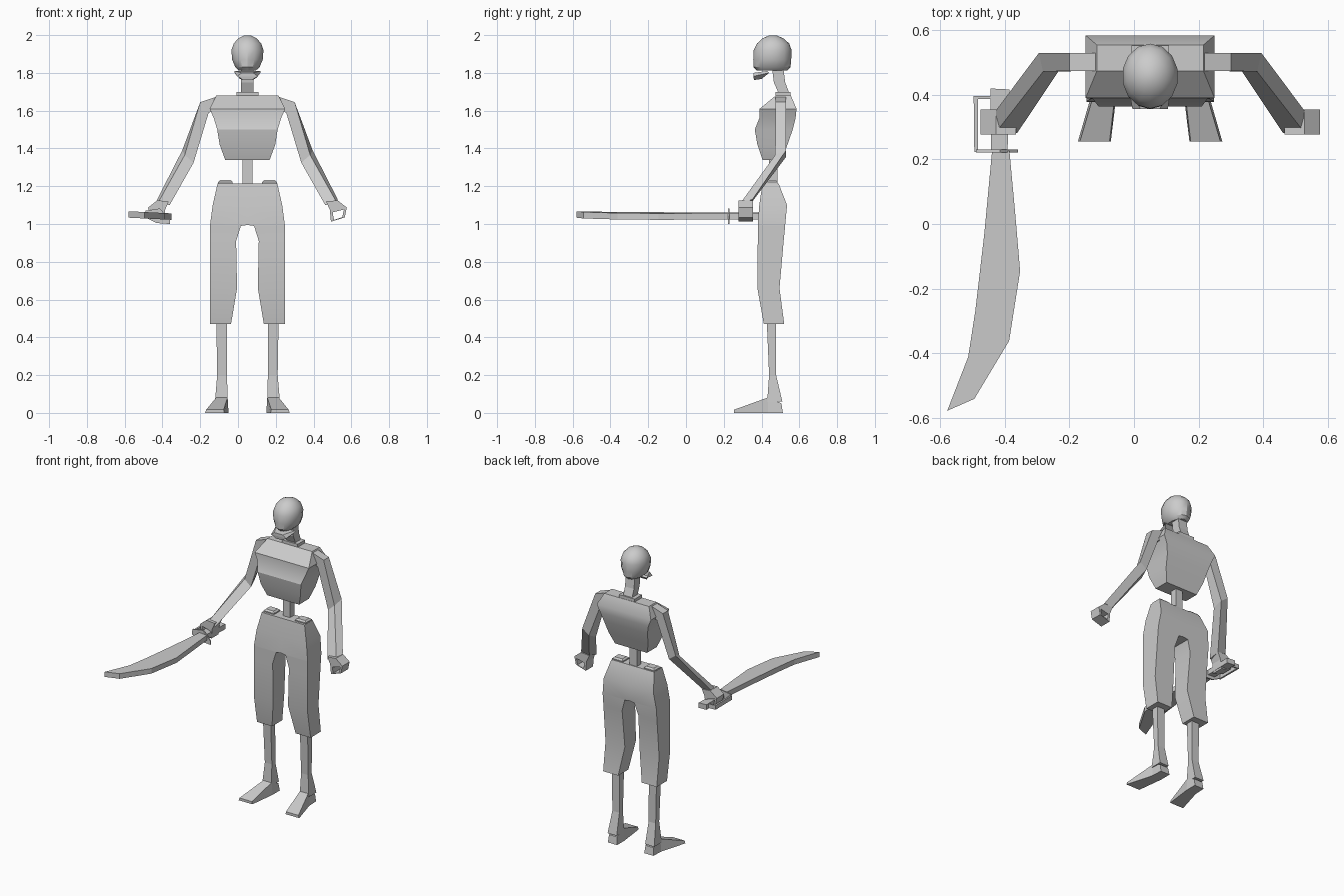
import bpy, bmesh, math

CX = 0.05  # the figure's plane of symmetry


def finish(name, bm, mirror=False, smooth=False, x=CX):
    bmesh.ops.recalc_face_normals(bm, faces=bm.faces)
    if mirror:  # drop faces lying in the mirror plane
        inner = [f for f in bm.faces if all(abs(v.co.x) < 1e-5 for v in f.verts)]
        bmesh.ops.delete(bm, geom=inner, context='FACES_ONLY')
    me = bpy.data.meshes.new(name)
    bm.to_mesh(me)
    bm.free()
    ob = bpy.data.objects.new(name, me)
    ob.location.x = x
    bpy.context.collection.objects.link(ob)
    if mirror:
        ob.modifiers.new("mirror", 'MIRROR')
    if smooth:
        bpy.ops.object.select_all(action='DESELECT')
        ob.select_set(True)
        bpy.context.view_layer.objects.active = ob
        bpy.ops.object.shade_smooth_by_angle(angle=math.radians(30))
    return ob


def loft(name, rings, closed=False, **kw):
    """Skin equal-length point rings; cap the ends unless closed into a loop."""
    bm = bmesh.new()
    vs = [[bm.verts.new(p) for p in r] for r in rings]
    n = len(rings[0])
    pairs = list(zip(vs, vs[1:])) + ([(vs[-1], vs[0])] if closed else [])
    for a, b in pairs:
        for i in range(n):
            j = (i + 1) % n
            bm.faces.new((a[i], a[j], b[j], b[i]))
    if not closed:
        bm.faces.new(vs[0])
        bm.faces.new(vs[-1])
    return finish(name, bm, **kw)


def rect(z, x0, x1, y0, y1):
    return [(x0, y0, z), (x1, y0, z), (x1, y1, z), (x0, y1, z)]


def box(name, x0, x1, y0, y1, z0, z1, **kw):
    return loft(name, [rect(z0, x0, x1, y0, y1), rect(z1, x0, x1, y0, y1)], **kw)


# Skull: rounded top, nearly straight sides, flat underside
skull = [(1.812, .045, .375, .535), (1.83, .066, .358, .553), (1.87, .083, .356, .557),
         (1.92, .087, .358, .559), (1.955, .075, .375, .547), (1.983, .05, .405, .515),
         (1.998, .018, .44, .48)]
loft("skull", [[(rx * math.cos(a), (y0 + y1) / 2 + (y1 - y0) / 2 * math.sin(a), z)
                for a in [2 * math.pi * (i + .5) / 14 for i in range(14)]]
               for z, rx, y0, y1 in skull], smooth=True)

# Jaw and neck
loft("jaw", [[(-.068, .43, 1.81), (-.03, .357, 1.80), (.03, .357, 1.80), (.068, .43, 1.81)],
             [(-.068, .44, 1.80), (-.055, .357, 1.782), (.055, .357, 1.782), (.068, .44, 1.80)],
             [(-.04, .40, 1.768), (-.022, .36, 1.762), (.022, .36, 1.762), (.04, .40, 1.768)]])
loft("neck", [rect(1.83, -.033, .033, .455, .515), rect(1.75, -.033, .033, .465, .525),
              rect(1.67, -.033, .033, .50, .555)])
box("collar", -.058, .058, .475, .553, 1.67, 1.70)

# Chest
chest = [(1.68, .165, .475, .555), (1.61, .2, .39, .585), (1.56, .178, .388, .58),
         (1.50, .16, .364, .565), (1.42, .147, .378, .537), (1.34, .118, .405, .508)]
loft("chest", [rect(z, -w, w, a, b) for z, w, a, b in chest], smooth=True)

# Spine and hip bones
box("spine", -.026, .026, .44, .485, 1.18, 1.35)
loft("hip_bone", [rect(1.20, .078, .156, .42, .485), rect(1.222, .078, .156, .42, .485),
                  rect(1.232, .088, .145, .43, .475)], mirror=True)

# Trousers: hips share the centre, legs split below the crotch
legs = [(1.215, 0, .158, .405, .49), (1.1, 0, .184, .388, .535), (.995, 0, .198, .38, .525),
        (.99, .035, .198, .38, .525), (.91, .06, .198, .38, .517), (.66, .055, .198, .378, .495),
        (.47, .087, .198, .412, .52)]
loft("trousers", [rect(*s) for s in legs], mirror=True, smooth=True)

# Shins and splayed feet
loft("shin", [rect(.50, .108, .165, .427, .475), rect(.2, .108, .160, .44, .477),
              rect(.06, .105, .172, .43, .51)], mirror=True)
loft("foot", [[(.10, .513, 0), (.168, .513, 0), (.165, .505, .05), (.105, .505, .05)],
              [(.10, .435, 0), (.172, .435, 0), (.165, .435, .082), (.105, .435, .082)],
              [(.122, .255, 0), (.224, .255, 0), (.218, .255, .017), (.126, .255, .017)]],
     mirror=True)

# Arms: shoulder, elbow, wrist
loft("arm", [[(.16, .475, 1.60), (.16, .475, 1.675), (.16, .53, 1.675), (.16, .53, 1.60)],
             [(.205, .475, 1.59), (.25, .475, 1.645), (.25, .53, 1.645), (.205, .53, 1.59)],
             [(.285, .472, 1.325), (.332, .472, 1.365), (.345, .53, 1.39), (.295, .53, 1.355)],
             [(.412, .282, 1.10), (.475, .288, 1.11), (.478, .352, 1.13), (.418, .352, 1.12)]],
     mirror=True)

# Hand: fingers curled into a ring around the grip
outer = [(.416, 1.12), (.478, 1.125), (.526, 1.087), (.515, 1.035), (.442, 1.012), (.436, 1.075)]
hole = [(.453, 1.062), (.48, 1.069), (.511, 1.077), (.502, 1.036), (.458, 1.022), (.454, 1.045)]
loft("hand", [[(x, .278, z) for x, z in outer], [(x, .355, z) for x, z in outer],
              [(x, .355, z) for x, z in hole], [(x, .278, z) for x, z in hole]],
     closed=True, mirror=True)


# Sword, held flat in the right hand with a slight roll
def slab(name, pts, t):
    loft(name, [[(x, y, 1.045 - .05 * (x + .47) + s * t) for x, y in pts] for s in (-1, 1)], x=0)


slab("blade", [(-.44, .226), (-.464, -.03), (-.492, -.27), (-.514, -.412), (-.579, -.579),
               (-.495, -.542), (-.387, -.362), (-.353, -.146), (-.368, .03), (-.386, .226)], .017)
slab("grip", [(-.443, .225), (-.445, .42), (-.386, .417), (-.392, .225)], .017)
slab("knuckle_guard", [(-.495, .223), (-.497, .397), (-.44, .397), (-.44, .388),
                       (-.484, .388), (-.484, .223)], .014)
loft("crossguard", [[(-.49, y, 1.035), (-.43, y, 1.005), (-.36, y, 1.0),
                     (-.36, y, 1.025), (-.415, y, 1.082), (-.49, y, 1.07)] for y in (.222, .231)], x=0)
